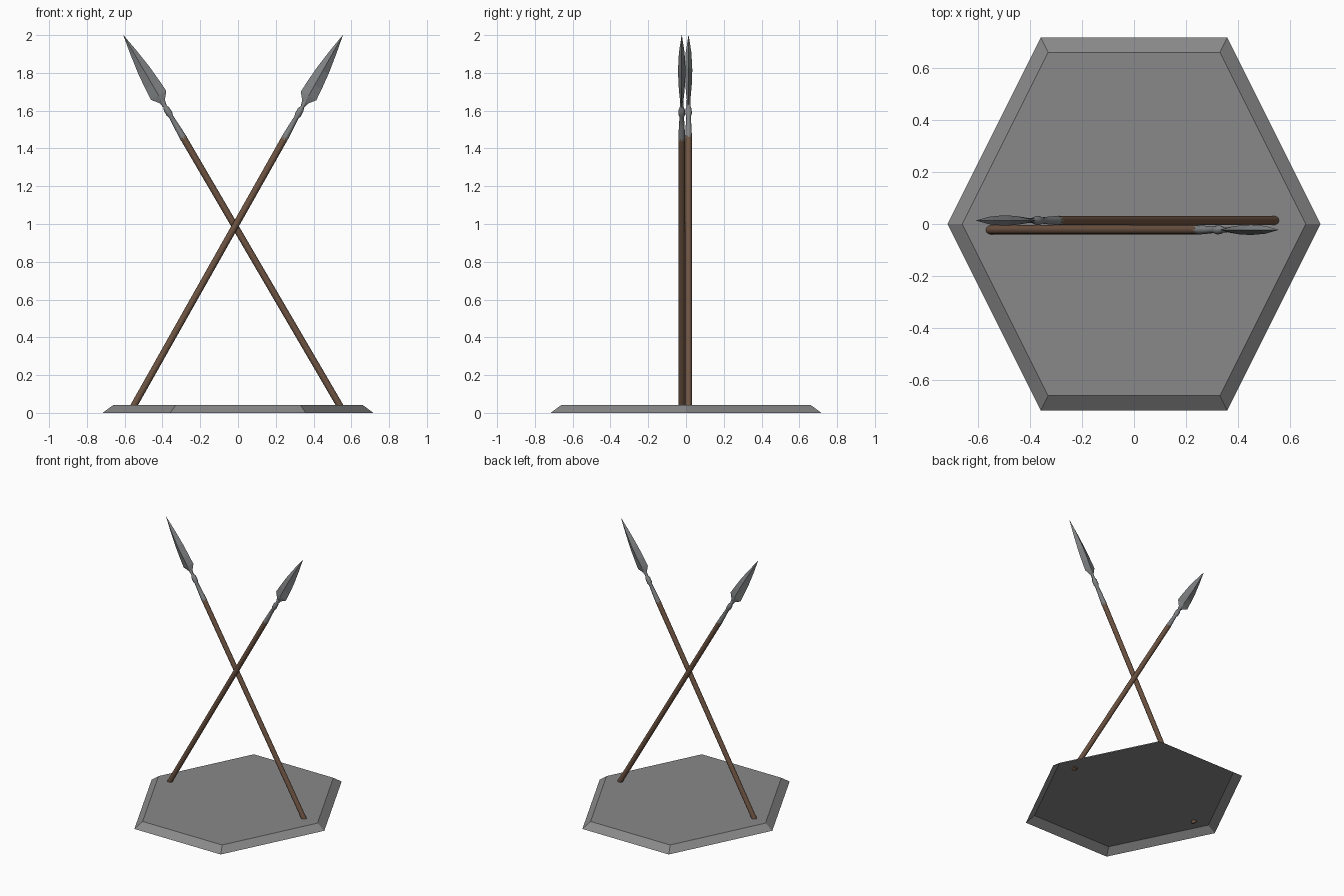
import bpy, bmesh, math
from mathutils import Vector

if "Cube" in bpy.data.objects:
    bpy.data.objects.remove(bpy.data.objects["Cube"])


def material(name, rgb):
    m = bpy.data.materials.new(name)
    m.diffuse_color = (*rgb, 1)
    m.use_nodes = True
    m.node_tree.nodes["Principled BSDF"].inputs["Base Color"].default_value = m.diffuse_color
    return m


stone = material("grey stone", (0.25, 0.25, 0.253))
steel = material("grey steel", (0.22, 0.23, 0.235))
wood = material("brown wood", (0.155, 0.088, 0.054))


def loft(name, rows, sides, mat, bottom=True, smooth=False):
    """Body through rings given as (height, half width x, half width y)."""
    bm = bmesh.new()
    rings = []
    for z, rx, ry in rows:
        angles = [2 * math.pi * i / sides for i in range(sides)]
        rings.append([bm.verts.new((rx * math.cos(a), ry * math.sin(a), z)) for a in angles])
    for a, b in zip(rings, rings[1:]):
        for i in range(sides):
            j = (i + 1) % sides
            bm.faces.new((a[i], a[j], b[j], b[i]))
    if bottom:
        bm.faces.new(rings[0][::-1])
    bm.faces.new(rings[-1])
    for f in bm.faces:
        f.smooth = smooth and len(f.verts) == 4
    mesh = bpy.data.meshes.new(name)
    bm.to_mesh(mesh)
    bm.free()
    mesh.materials.append(mat)
    ob = bpy.data.objects.new(name, mesh)
    bpy.context.collection.objects.link(ob)
    return ob


# Bevelled hexagonal base, an open shell underneath
k = 1 / math.sin(math.pi / 3)
loft("base", [(0, 0.717, 0.717 * k), (0.042, 0.66, 0.66 * k)], 6, stone, bottom=False)

# Head outlines, measured from the lower end of the socket
HEAD = 0.635
R = 0.0178
SOCKET = [(0, 0.0185), (0.08, 0.015), (0.135, 0.012), (0.152, 0.0175),
          (0.182, 0.0165), (0.198, 0.010), (0.235, 0.010)]
BLADE = [(0.2, 0.011, 0.007), (0.228, 0.017, 0.008), (0.265, 0.047, 0.012),
         (0.33, 0.043, 0.017), (0.42, 0.035, 0.020), (0.53, 0.019, 0.015),
         (HEAD, 0.0005, 0.0005)]


def spear(label, foot, tip):
    foot, tip = Vector(foot), Vector(tip)
    d = tip - foot
    start = d.length - HEAD
    parts = [
        loft(label + "_shaft", [(0, R, R), (start + 0.01, R, R)], 12, wood, smooth=True),
        loft(label + "_socket", [(start + t, r, r) for t, r in SOCKET], 8, steel, smooth=True),
        loft(label + "_blade", [(start + t, w, h) for t, w, h in BLADE], 4, steel),
    ]
    for p in parts:
        p.location = foot
        p.rotation_euler = (0, math.atan2(d.x, d.z), 0)


# Two crossed spears, their feet just piercing the base top
spear("front_spear", (-0.556, -0.0225, 0.030), (0.555, -0.0225, 2.0))
spear("back_spear", (0.544, 0.0135, 0.030), (-0.607, 0.0135, 2.0))
